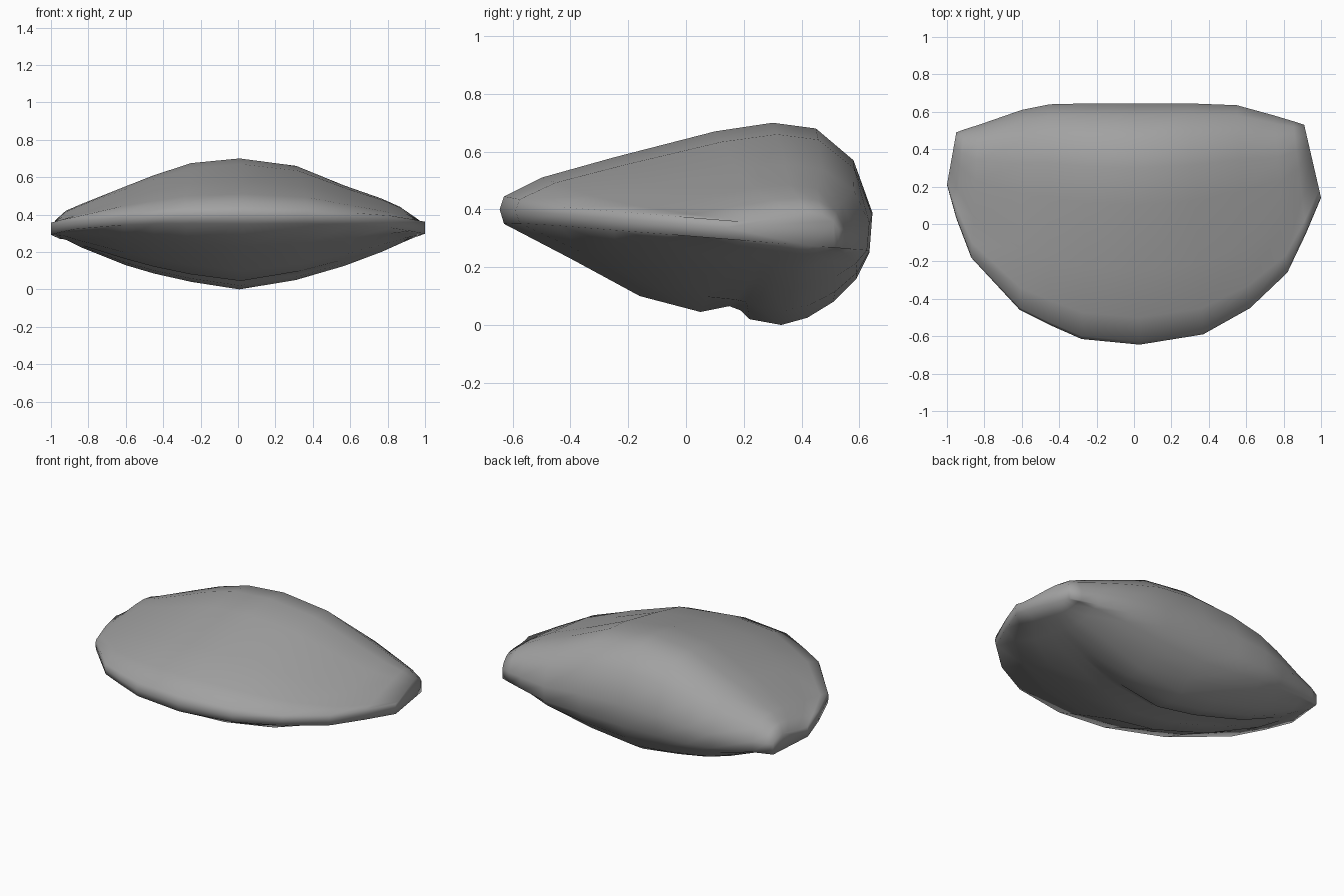
import bpy
import bmesh

# Remove the default object
default_cube = bpy.data.objects.get("Cube")
if default_cube:
    bpy.data.objects.remove(default_cube, do_unlink=True)

# Plain stone material
stone = bpy.data.materials.new("stone_grey")
stone.use_nodes = True
stone_colour = (0.36, 0.36, 0.36, 1.0)
stone.diffuse_color = stone_colour
stone.node_tree.nodes["Principled BSDF"].inputs["Base Color"].default_value = stone_colour

# Middle section of the pebble as (y, z): front rim, top, back, belly
FRONT, BACK = -0.645, 0.645
CREST_Y, CREST_Z = 0.3, 0.70
BELLY_Y = 0.33
middle_section = [
    (-0.645, 0.40), (-0.63, 0.445), (-0.5, 0.51), (-0.25, 0.58), (0.1, 0.67),
    (0.3, 0.70), (0.45, 0.68), (0.58, 0.57), (0.645, 0.39), (0.635, 0.25),
    (0.59, 0.16), (0.51, 0.08), (0.42, 0.025), (0.33, 0.0), (0.22, 0.02),
    (0.19, 0.05), (0.15, 0.065), (0.05, 0.045), (-0.16, 0.10), (-0.4, 0.23),
    (-0.63, 0.35),
]

# Stations across the width: front outline point, back outline point,
# crest height and belly height
stations = [
    ((-1.0, 0.21), (-0.95, 0.49), 0.38, 0.29),
    ((-0.95, 0.03), (-0.91, 0.505), 0.42, 0.265),
    ((-0.87, -0.18), (-0.83, 0.53), 0.455, 0.225),
    ((-0.61, -0.46), (-0.6, 0.61), 0.55, 0.13),
    ((-0.45, -0.54), (-0.45, 0.64), 0.61, 0.085),
    ((-0.28, -0.615), (-0.24, 0.645), 0.675, 0.04),
    ((0.03, -0.645), (0.0, 0.645), 0.70, 0.0),
    ((0.37, -0.59), (0.29, 0.645), 0.66, 0.05),
    ((0.62, -0.45), (0.55, 0.635), 0.555, 0.125),
    ((0.82, -0.26), (0.75, 0.58), 0.485, 0.2),
    ((0.92, -0.05), (0.85, 0.55), 0.44, 0.245),
    ((1.0, 0.14), (0.91, 0.53), 0.39, 0.28),
]


def rim_height(y):
    """Height of the rim, which drops gently toward the back."""
    return 0.39 - 0.08 * (y - FRONT)


def section_point(station, point):
    """Fit one point of the middle section to a station."""
    front, back, crest, belly = station
    y, z = point

    def place(depth):
        part = (depth - FRONT) / (BACK - FRONT)
        return [f + (b - f) * part for f, b in zip(front, back)]

    fitted_x, fitted_y = place(y)
    # The dent under the belly fades out toward both sides
    if -0.16 < y < 0.22 and z < 0.2:
        dent = max(0.0, min(1.0, (0.6 - abs(fitted_x + 0.2)) / 0.3))
        smooth_z = 0.10 - 0.21 * (y + 0.16)
        z = smooth_z + (z - smooth_z) * dent

    offset = z - rim_height(y)
    rim = rim_height(fitted_y)
    if offset >= 0:
        scale = (crest - rim_height(place(CREST_Y)[1])) / (CREST_Z - rim_height(CREST_Y))
        height = max(offset * scale, min(offset, 0.035))
    else:
        scale = (rim_height(place(BELLY_Y)[1]) - belly) / rim_height(BELLY_Y)
        height = min(offset * scale, max(offset, -0.03))
    return fitted_x, fitted_y, rim + height


# Pebble: loft the sections from side to side and cap both tips
bm = bmesh.new()
rings = [[bm.verts.new(section_point(station, point)) for point in middle_section]
         for station in stations]
count = len(middle_section)
for ring, following in zip(rings, rings[1:]):
    for i in range(count):
        j = (i + 1) % count
        bm.faces.new((ring[i], ring[j], following[j], following[i]))
bm.faces.new(rings[0])
bm.faces.new(list(reversed(rings[-1])))
bmesh.ops.recalc_face_normals(bm, faces=bm.faces)
for face in bm.faces:
    face.smooth = True

mesh = bpy.data.meshes.new("pebble")
bm.to_mesh(mesh)
bm.free()
mesh.materials.append(stone)
pebble = bpy.data.objects.new("pebble", mesh)
bpy.context.collection.objects.link(pebble)
